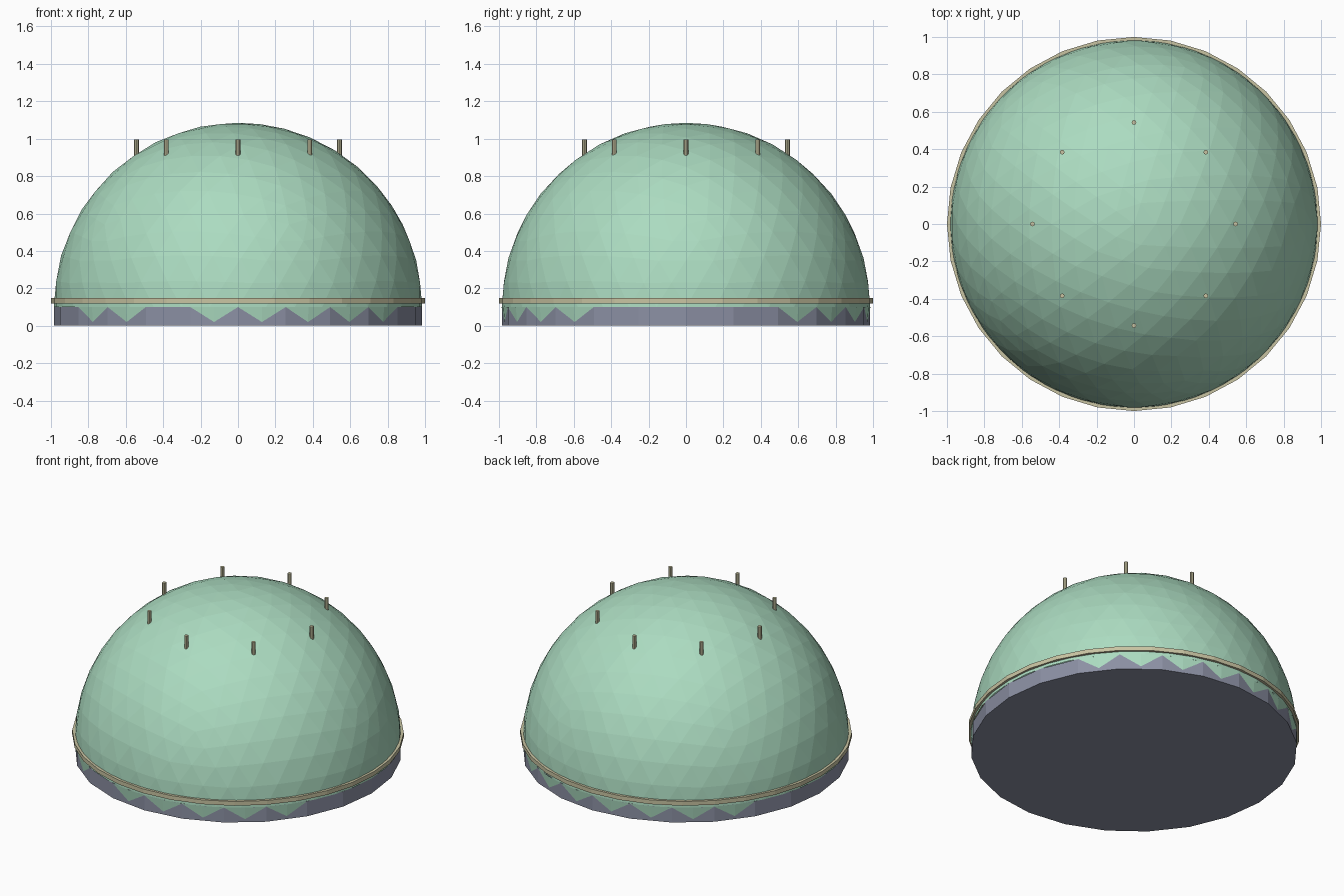
import bpy, bmesh
from math import sin, cos, pi, radians

cube = bpy.data.objects.get("Cube")
if cube:
    bpy.data.objects.remove(cube, do_unlink=True)


def material(name, rgb):
    m = bpy.data.materials.new(name)
    m.use_nodes = True
    m.diffuse_color = (*rgb, 1)
    m.node_tree.nodes["Principled BSDF"].inputs["Base Color"].default_value = (*rgb, 1)
    return m


def make(name, bm, mat):
    bmesh.ops.recalc_face_normals(bm, faces=bm.faces)
    mesh = bpy.data.meshes.new(name)
    bm.to_mesh(mesh)
    bm.free()
    mesh.materials.append(mat)
    ob = bpy.data.objects.new(name, mesh)
    bpy.context.collection.objects.link(ob)
    return ob


def polar(r, a, z):
    return (r * cos(a), r * sin(a), z)


def lathe(name, profile, sides, mat, closed):
    """Sweep an (r, z) profile round the z axis; an open one gets end caps."""
    bm = bmesh.new()
    rings = [[bm.verts.new(polar(r, 2 * pi * i / sides, z)) for i in range(sides)]
             for r, z in profile]
    pairs = list(zip(rings, rings[1:]))
    if closed:
        pairs.append((rings[-1], rings[0]))
    else:
        bm.faces.new(rings[0])
        bm.faces.new(rings[-1])
    for lo, hi in pairs:
        for i in range(sides):
            j = (i + 1) % sides
            bm.faces.new((lo[i], lo[j], hi[j], hi[i]))
    return make(name, bm, mat)


green = material("pale green", (0.41, 0.71, 0.53))
slate = material("slate grey", (0.26, 0.28, 0.37))
beige = material("beige trim", (0.58, 0.55, 0.36))

RADIUS, BASE_TOP, BASE_SIDES = 0.985, 0.1, 24

# Base drum
lathe("base", [(RADIUS, 0), (RADIUS, BASE_TOP)], BASE_SIDES, slate, False)

# Faceted dome: upper half of an icosphere
bm = bmesh.new()
bmesh.ops.create_icosphere(bm, subdivisions=4, radius=RADIUS)
bmesh.ops.bisect_plane(bm, geom=bm.verts[:] + bm.edges[:] + bm.faces[:],
                       plane_co=(0, 0, 0), plane_no=(0, 0, 1), clear_inner=True)
bmesh.ops.translate(bm, vec=(0, 0, BASE_TOP), verts=bm.verts)
make("dome", bm, green)

# Pointed lower fringe of the dome, bulging through the drum's flat sides
bm = bmesh.new()
step = 2 * pi / BASE_SIDES
skipped = 16
for i in range(BASE_SIDES):
    a = (i + 0.5) * step
    if abs(cos(a)) > cos(radians(30)) or i == skipped:
        continue
    left = bm.verts.new(polar(RADIUS + 0.001, a - step / 2, BASE_TOP))
    right = bm.verts.new(polar(RADIUS + 0.001, a + step / 2, BASE_TOP))
    middle = bm.verts.new(polar(RADIUS, a, BASE_TOP))
    tip = bm.verts.new(polar(RADIUS * cos(step / 2) + 0.001, a, 0.02))
    bm.faces.new((left, tip, middle))
    bm.faces.new((middle, tip, right))
make("dome_fringe", bm, green)

# Trim band around the dome
lathe("trim_band", [(0.97, 0.12), (1, 0.12), (1, 0.148), (0.97, 0.148)], 32, beige, True)

# Ring of small upright pins
for i in range(8):
    pin = lathe("pin_%d" % (i + 1), [(0.0125, 0), (0.0125, 0.085)], 8, beige, False)
    pin.location = polar(0.543, i * pi / 4, 0.91)
